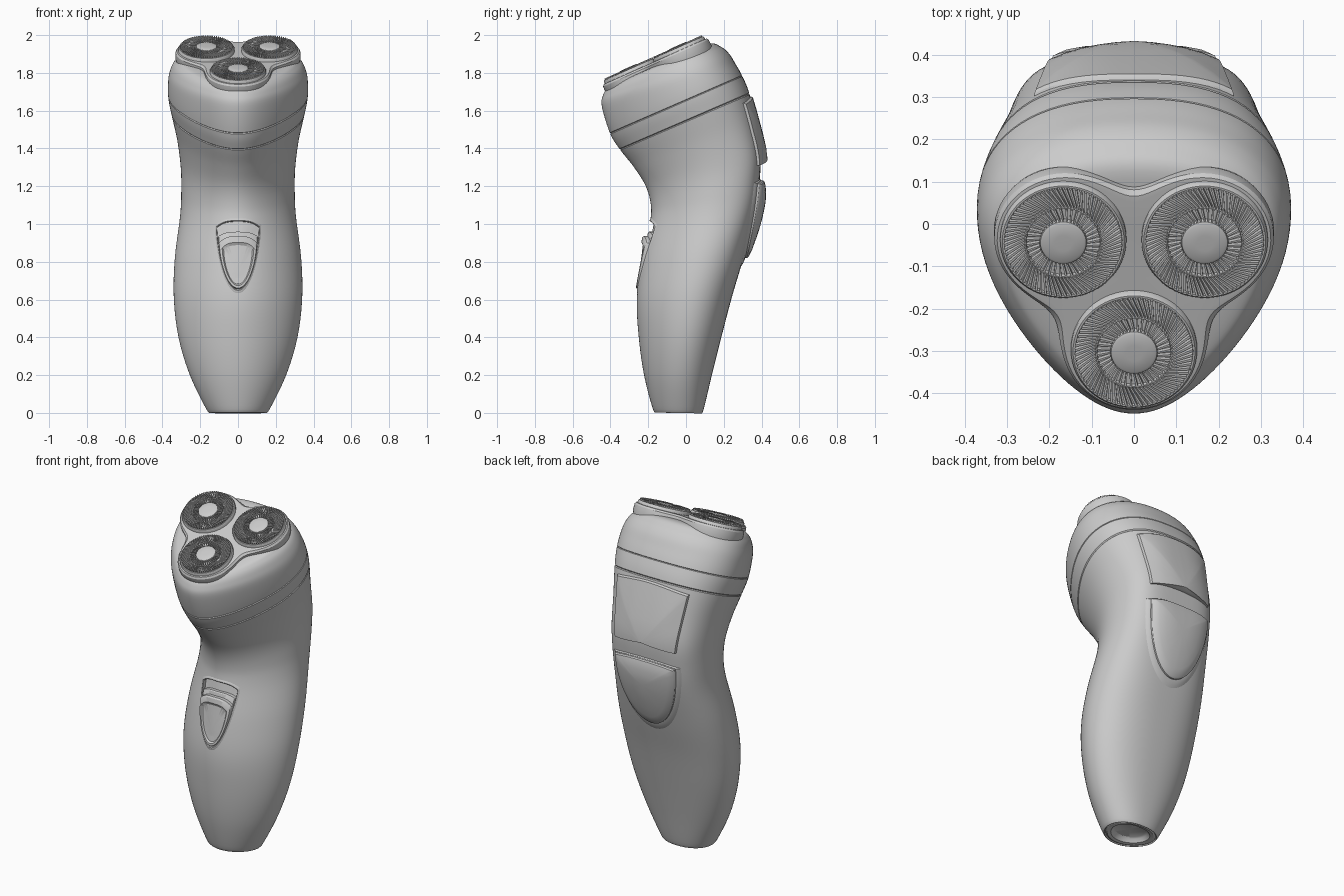
import bpy, bmesh
from math import sin, cos, pi, exp, log, radians, hypot
from mathutils import Vector
from mathutils.bvhtree import BVHTree

if "Cube" in bpy.data.objects:
    bpy.data.objects.remove(bpy.data.objects["Cube"])

# Body stations: front y,z | back y,z | half width | egg skew | back flatness
ST = [(-.155, .006, .078, .004, .147, .10, .1), (-.175, .02, .092, .014, .166, .10, .1),
      (-.222, .2, .137, .2, .255, .14, .12), (-.25, .4, .187, .4, .315, .17, .15),
      (-.26, .6, .245, .62, .34, .19, .2), (-.235, .8, .31, .84, .334, .21, .27),
      (-.192, 1.0, .368, 1.07, .306, .24, .4), (-.186, 1.1, .389, 1.22, .300, .26, .45),
      (-.213, 1.2, .394, 1.36, .303, .28, .45), (-.275, 1.3, .369, 1.53, .322, .30, .34),
      (-.35, 1.395, .336, 1.69, .353, .32, .2), (-.402, 1.48, .297, 1.785, .371, .33, .14),
      (-.445, 1.62, .262, 1.848, .370, .33, .12), (-.44, 1.68, .228, 1.902, .356, .33, .1),
      (-.412, 1.722, .185, 1.938, .330, .31, .1), (-.36, 1.75, .125, 1.956, .28, .25, .1),
      (-.25, 1.80, .0, 1.91, .12, .1, 0)]


def ring(s, scale=1, dz=0, n=96):
    i = min(int(s), len(ST) - 2)
    u = s - i
    g = lambda j: ST[max(0, min(len(ST) - 1, j))]
    fy, fz, by, bz, w, k, q = [
        .5 * (2*b + (c - a)*u + (2*a - 5*b + 4*c - d)*u*u + (3*b - a - 3*c + d)*u**3)
        for a, b, c, d in zip(g(i-1), g(i), g(i+1), g(i+2))]
    mid = Vector((0, (fy + by)/2, (fz + bz)/2))
    half = Vector((0, (by - fy)/2, (bz - fz)/2))
    pts = []
    for j in range(n):
        t = 2*pi*j/n
        x = abs(sin(t))**(1 - q*max(0, cos(t))) * (1 if j < n/2 else -1)
        p = half*cos(t) + Vector((w*x*(1 + k*cos(t))/(1 + k*k/2), 0, 0))
        pts.append(mid + p*scale + Vector((0, 0, dz)))
    return pts


def skin_bm(rings, loop=False):
    bm = bmesh.new()
    R = [[bm.verts.new(p) for p in r] for r in rings]
    for a, b in zip(R, R[1:] + (R[:1] if loop else [])):
        for j in range(len(a)):
            k = (j + 1) % len(a)
            bm.faces.new((a[j], a[k], b[k], b[j]))
    bmesh.ops.remove_doubles(bm, verts=bm.verts, dist=1e-5)
    bmesh.ops.recalc_face_normals(bm, faces=bm.faces)
    return bm


def smooth(ob, angle=32):
    bpy.ops.object.select_all(action='DESELECT')
    ob.select_set(True)
    bpy.context.view_layer.objects.active = ob
    bpy.ops.object.shade_smooth_by_angle(angle=radians(angle))


def make(name, bm):
    me = bpy.data.meshes.new(name)
    bm.to_mesh(me)
    ob = bpy.data.objects.new(name, me)
    bpy.context.collection.objects.link(ob)
    smooth(ob)
    return ob


def span(a, b, per=6):
    n = max(2, round((b - a)*per))
    return [ring(a + (b - a)*i/n) for i in range(n + 1)]


# Handle, collar and head are slices of one loft with fine V-grooves between them
body = make("handle", skin_bm(
    [ring(0, 0, .03), ring(0, .6, .025), ring(0, .68, .018), ring(0, .78, 0), ring(0, .93, -.004)]
    + span(0, 9.96) + [ring(10, .987), ring(10, 0)]))
make("collar", skin_bm([ring(10, 0), ring(10, .987)] + span(10.04, 10.96)
                       + [ring(11, .987), ring(11, 0)]))
make("head_shell", skin_bm([ring(11, 0), ring(11, .987)] + span(11.03, 16) + [ring(16, 0)]))
tree = BVHTree.FromBMesh(skin_bm(span(0, 16)))


# Patches: outlines in x,z projected on the body, side -1 front / +1 back
def patch(outline, zc, side, levels, slope=0):
    rings = []
    for scale, off in levels:
        r = []
        for x, z in outline:
            x, z = x*scale, zc + (z - zc)*scale
            hit = tree.ray_cast(Vector((x, 2*side, z)), Vector((0, -side, 0)))[0]
            r.append(Vector((x, hit.y + side*(off + slope*(z - zc)), z)))
        rings.append(r)
    return rings


def shield(w, top, bot, crown, p, n=40):
    low = [(w*cos(pi*i/n), top - (top - bot)*abs(sin(pi*i/n))**p) for i in range(n)]
    up = [(w*(2*i/n - 1), top + crown*(1 - abs(2*i/n - 1)**3)) for i in range(n)]
    return low + up


# Switch pocket cut into the front, with thin raised rim and sliding button
pocket = shield(.114, .985, .65, .032, 1.25)
cutter = make("pocket_cutter", skin_bm(patch(pocket, .86, -1, [
    (0, -.022), (.5, -.022), (.97, -.022), (1, .05), (.5, .05), (0, .05)])))
mod = body.modifiers.new("pocket", 'BOOLEAN')
mod.object = cutter
mod.operation = 'DIFFERENCE'
mod.solver = 'EXACT'
bpy.context.view_layer.objects.active = body
bpy.ops.object.modifier_apply(modifier=mod.name)
bpy.data.objects.remove(cutter)
smooth(body)
make("switch_rim", skin_bm(patch(pocket, .86, -1, [
    (1.1, -.002), (1.05, .003), (1.01, .004), (.99, .001), (.99, -.024), (1.08, -.024)]), True))
make("switch_step", skin_bm(patch(shield(.104, .935, .68, .024, 1.25), .8, -1, [
    (0, -.03), (1, -.03), (1, -.004), (.97, .0), (.5, .0), (0, .0)])))
make("switch_button", skin_bm(patch(shield(.102, .9, .657, .036, 1.2), .75, -1, [
    (0, -.03), (1, -.03), (1, .008), (.96, .014), (.82, .014), (.74, .004),
    (.5, .002), (.25, .002), (0, .002)], .06)))

# Rear hatch and release button with a soft surround
n = 24
top = [(.235 - .47*i/n, 1.674 - .035*(2*i/n - 1)**2) for i in range(n)]
left = [(-.235 + .035*i/n, 1.639 - .329*i/n) for i in range(n)]
bottom = [(-.2 + .4*i/n, 1.31 + .02*(1 - (2*i/n - 1)**2)) for i in range(n)]
right = [(.2 + .035*i/n, 1.31 + .329*i/n) for i in range(n)]
make("rear_hatch", skin_bm(patch(top + left + bottom + right, 1.34, 1,
     [(0, -.03), (1, -.03), (1, .006), (.985, .013), (.8, .018), (.6, .024),
      (.4, .03), (.2, .035), (.02, .037), (0, .037)])))
release = shield(.2, 1.215, .815, .018, 1.0)
make("release_surround", skin_bm(patch(release, 1.2, 1, [
    (0, -.03), (1.12, -.03), (1.12, -.003), (1.06, .006), (1.0, .009), (.97, .009),
    (.95, -.01), (0, -.01)])))
make("release_button", skin_bm(patch(release, 1.08, 1, [
    (0, -.025), (.985, -.025), (.985, .018), (.95, .026), (.8, .034), (.6, .039), (.4, .043),
    (.2, .045), (0, .045)])))

# Tilted head plane
A = radians(24)
O = Vector((0, -.13, 1.904))
V = Vector((0, cos(A), sin(A)))
N = Vector((0, -sin(A), cos(A)))
CENTRES = [(-.167, .093), (.167, .093), (0, -.191)]


def on_head(u, v, h):
    return O + Vector((u, 0, 0)) + V*v + N*h


def trefoil(level, h, scale=1, n=120):
    pts = []
    for j in range(n):
        c, s = cos(2*pi*j/n), sin(2*pi*j/n)
        lo, hi = 0, .6
        for _ in range(24):
            r = (lo + hi)/2
            d = -log(sum(exp(-16*(hypot(r*c - a, r*s - b) - .157)) for a, b in CENTRES))/16
            lo, hi = (r, hi) if d < level else (lo, r)
        pts.append(on_head(lo*c*scale, lo*s*scale, h))
    return pts


# Three-lobed plate carrying the shaving units
make("trefoil_plate", skin_bm([
    trefoil(0, -.12, 0), trefoil(-.01, -.12), trefoil(.006, -.07), trefoil(.005, -.036),
    trefoil(-.002, -.026), trefoil(-.01, -.025), trefoil(-.01, -.028, .6), trefoil(0, -.028, 0)]))

# Shaving units: lathed holder plus two rings of thin fins
PROFILE = [(0, -.06), (.149, -.06), (.149, -.016), (.144, -.008), (.139, -.008), (.137, -.014),
           (.092, -.013), (.091, -.003), (.088, -.003), (.086, -.013), (.057, -.013),
           (.054, -.001), (.048, .002), (.02, .003), (0, .003)]


def fins(bm, cu, cv, count, r0, r1, slant, width):
    for i in range(count):
        a = 2*pi*i/count
        p, q = Vector((r0*cos(a), r0*sin(a))), Vector((r1*cos(a + slant), r1*sin(a + slant)))
        d = (q - p).normalized()
        side = Vector((-d.y, d.x))*width/2
        base = [p - side*.7, q - side, q + side, p + side*.7]
        lo, hi = [[bm.verts.new(on_head(cu + b.x, cv + b.y, h)) for b in base] for h in (-.014, 0)]
        bm.faces.new(hi)
        for j in range(4):
            k = (j + 1) % 4
            bm.faces.new((lo[j], lo[k], hi[k], hi[j]))


for idx, (cu, cv) in enumerate(CENTRES):
    bm = skin_bm([[on_head(cu + r*cos(2*pi*j/64), cv + r*sin(2*pi*j/64), h) for j in range(64)]
                  for r, h in PROFILE])
    fins(bm, cu, cv, 72, .091, .139, .22, .0055)
    fins(bm, cu, cv, 40, .056, .087, .08, .005)
    make(f"shaving_unit_{idx + 1}", bm)
